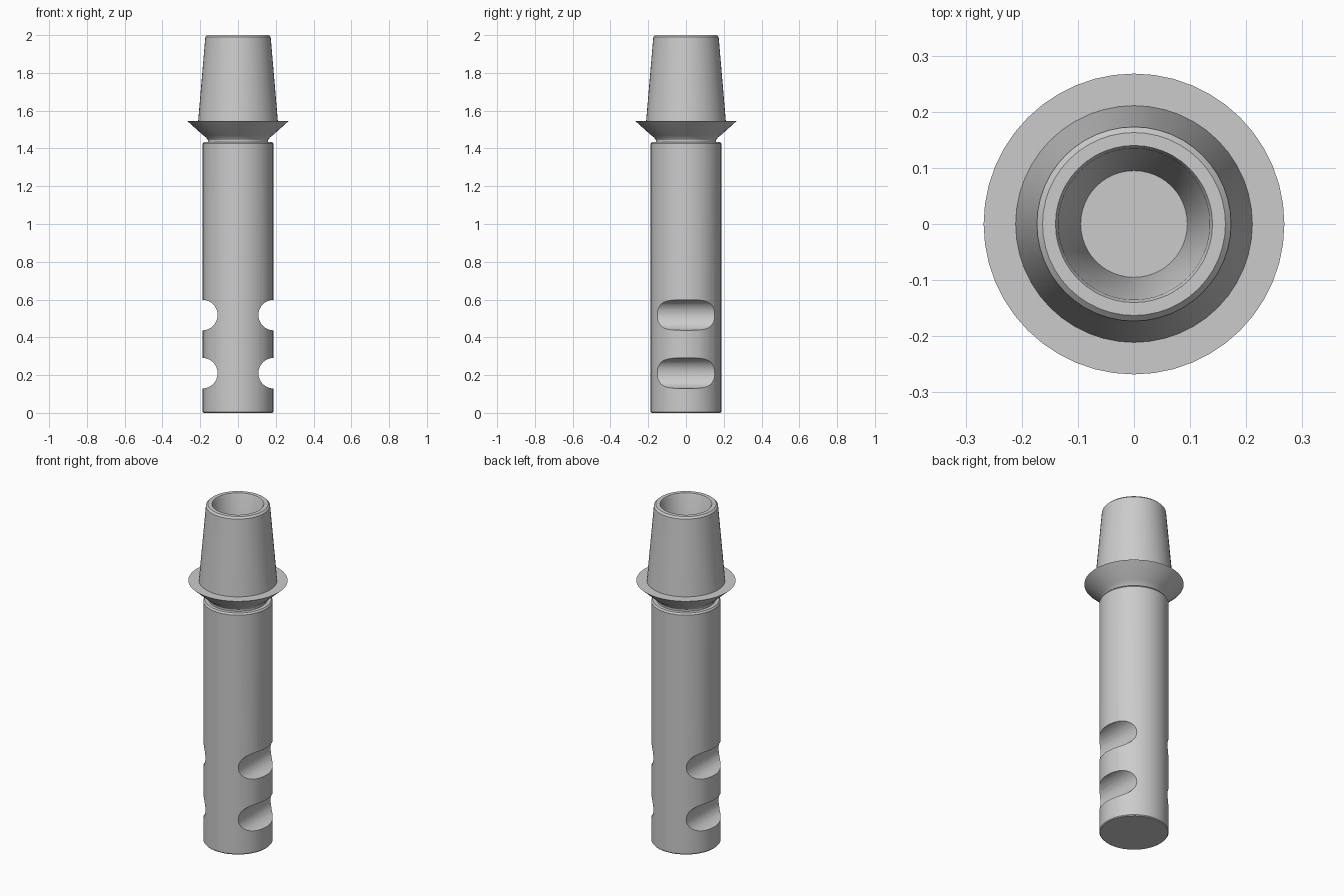
import bpy, bmesh, math
from mathutils import Matrix

cube = bpy.data.objects.get("Cube")
if cube:
    bpy.data.objects.remove(cube)

grey = bpy.data.materials.new("plain grey")
grey.use_nodes = True
colour = (0.6, 0.6, 0.6, 1)
grey.diffuse_color = colour
grey.node_tree.nodes["Principled BSDF"].inputs["Base Color"].default_value = colour


def add_object(name, bm):
    bmesh.ops.recalc_face_normals(bm, faces=bm.faces)
    mesh = bpy.data.meshes.new(name)
    bm.to_mesh(mesh)
    bm.free()
    mesh.materials.append(grey)
    obj = bpy.data.objects.new(name, mesh)
    bpy.context.collection.objects.link(obj)
    return obj


def lathe(name, profile, sides=48):
    """Turn a closed (radius, z) profile, whose ends lie on the axis, around z."""
    bm = bmesh.new()
    verts = [bm.verts.new((r, 0, z)) for r, z in profile]
    edges = [bm.edges.new(pair) for pair in zip(verts, verts[1:])]
    bmesh.ops.spin(bm, geom=verts + edges, axis=(0, 0, 1), cent=(0, 0, 0),
                   angle=math.tau, steps=sides)
    bmesh.ops.remove_doubles(bm, verts=bm.verts, dist=1e-4)
    return add_object(name, bm)


def smooth(obj):
    bpy.ops.object.select_all(action="DESELECT")
    obj.select_set(True)
    bpy.context.view_layer.objects.active = obj
    bpy.ops.object.shade_smooth_by_angle(angle=math.radians(30))


# Shank, groove, flange and hollow tapered socket in one turned profile
post = lathe("turned_post", [
    (0, 0), (0.183, 0), (0.187, 0.005),                     # foot
    (0.187, 1.425), (0.18, 1.435), (0.16, 1.435),           # shoulder
    (0.16, 1.445), (0.168, 1.458), (0.185, 1.47),           # neck
    (0.268, 1.545), (0.211, 1.545),                         # flange
    (0.173, 1.99), (0.163, 2.0), (0.14, 2.0),               # socket rim
    (0.135, 1.99), (0.095, 1.5), (0, 1.5),                  # bore
])

# Round slots milled across both sides of the shank
bm = bmesh.new()
for side in (-1, 1):
    for height in (0.21, 0.518):
        bmesh.ops.create_cone(
            bm, cap_ends=True, segments=32, radius1=0.081, radius2=0.081, depth=0.6,
            matrix=Matrix.Translation((side * 0.189, 0, height))
            @ Matrix.Rotation(math.pi / 2, 4, "X"))
cutter = add_object("slot_cutter", bm)
cutter.hide_render = True

slots = post.modifiers.new("slots", "BOOLEAN")
slots.operation = "DIFFERENCE"
slots.solver = "EXACT"
slots.object = cutter
bpy.context.view_layer.objects.active = post
post.select_set(True)
bpy.ops.object.modifier_apply(modifier=slots.name)
bpy.data.objects.remove(cutter)
smooth(post)
